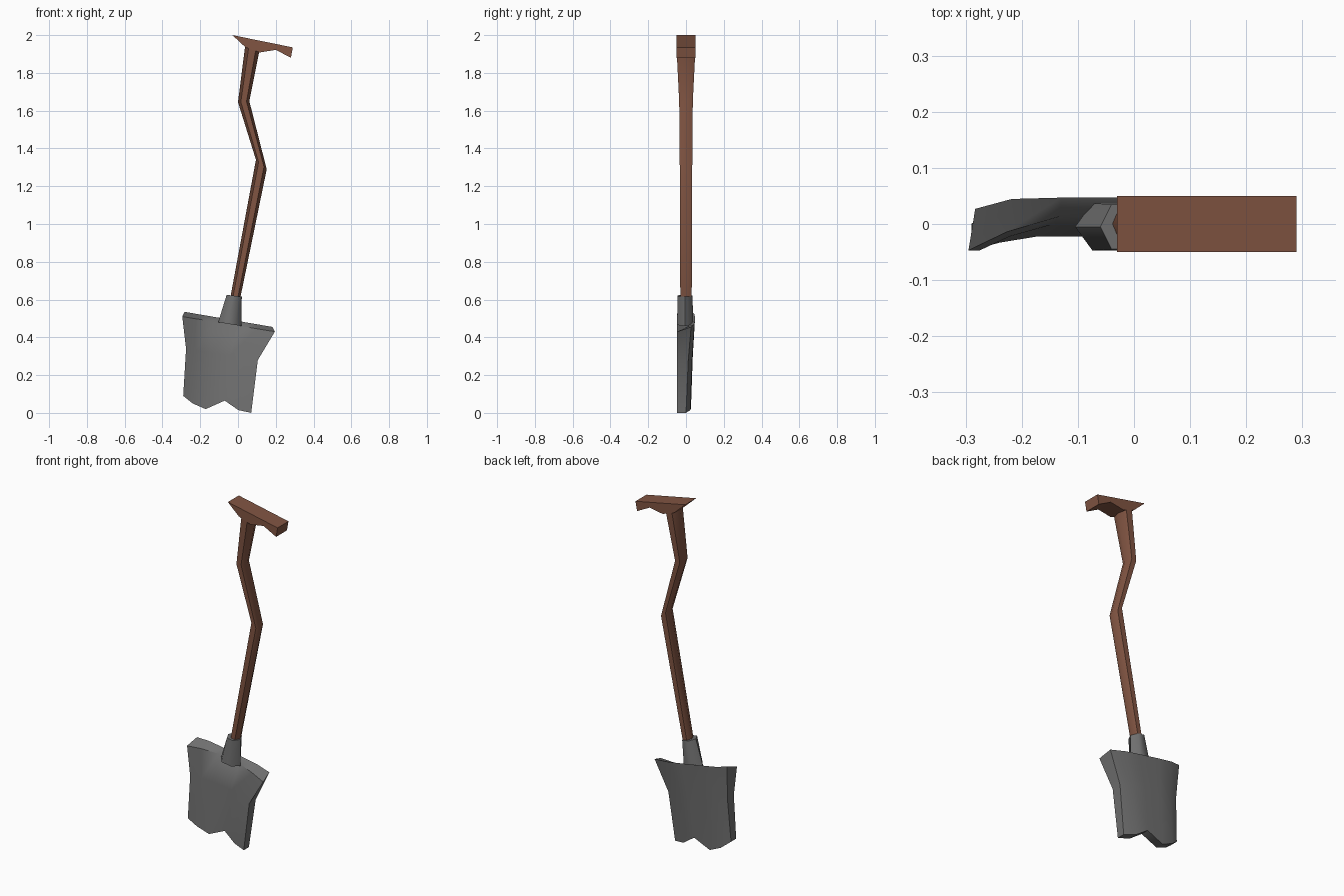
import bpy
import bmesh
import math

cube = bpy.data.objects.get("Cube")
if cube:
    bpy.data.objects.remove(cube, do_unlink=True)


def material(name, colour):
    mat = bpy.data.materials.new(name)
    mat.use_nodes = True
    mat.diffuse_color = (*colour, 1)
    bsdf = next(n for n in mat.node_tree.nodes if n.type == "BSDF_PRINCIPLED")
    bsdf.inputs["Base Color"].default_value = (*colour, 1)
    bsdf.inputs["Roughness"].default_value = 0.8
    return mat


wood = material("brown wood", (0.22, 0.09, 0.055))
metal = material("grey metal", (0.16, 0.16, 0.16))


def finish(bm, name, mat, angle):
    bmesh.ops.recalc_face_normals(bm, faces=bm.faces)
    mesh = bpy.data.meshes.new(name)
    bm.to_mesh(mesh)
    bm.free()
    mesh.materials.append(mat)
    obj = bpy.data.objects.new(name, mesh)
    bpy.context.collection.objects.link(obj)
    bpy.ops.object.select_all(action="DESELECT")
    obj.select_set(True)
    bpy.context.view_layer.objects.active = obj
    bpy.ops.object.shade_smooth_by_angle(angle=math.radians(angle))
    return obj


def loft(name, rings, mat, sides=6, y=0.0):
    """Tube through slanted rings: left x, left z, right x, right z, half depth."""
    bm = bmesh.new()
    loops = []
    for xl, zl, xr, zr, depth in rings:
        loop = []
        for i in range(sides):
            a = math.tau * i / sides
            t = (1 + math.cos(a)) / 2
            side = max(-1, min(1, math.sin(a) / math.sin(math.pi / 3)))
            loop.append(bm.verts.new((xl + (xr - xl) * t, y + depth * side,
                                      zl + (zr - zl) * t)))
        loops.append(loop)
    for low, high in zip(loops, loops[1:]):
        for i in range(sides):
            j = (i + 1) % sides
            bm.faces.new((low[i], low[j], high[j], high[i]))
    bm.faces.new(loops[0])
    bm.faces.new(loops[-1])
    return finish(bm, name, mat, 61)


# Crooked wooden shaft
loft("shaft", [
    (-0.05, 0.56, 0.0, 0.55, 0.03),
    (0.095, 1.34, 0.152, 1.29, 0.033),
    (0.0, 1.645, 0.06, 1.65, 0.036),
    (0.038, 1.945, 0.115, 1.925, 0.05),
], wood)

# Metal socket
loft("socket", [
    (-0.105, 0.48, 0.018, 0.46, 0.042),
    (-0.06, 0.625, 0.02, 0.615, 0.04),
], metal, y=-0.005)

# Drooping grip, a side profile given depth
profile = [(-0.03, 2.0), (0.29, 1.935), (0.28, 1.88), (0.2, 1.922),
           (0.115, 1.908), (0.04, 1.935)]
bm = bmesh.new()
face = bm.faces.new([bm.verts.new((x, -0.05, z)) for x, z in profile])
ext = bmesh.ops.extrude_face_region(bm, geom=[face])
for v in ext["geom"]:
    if isinstance(v, bmesh.types.BMVert):
        v.co.y = 0.05
finish(bm, "grip", wood, 40)

# Dished blade: front and back grids joined around the rim
columns = [0, 0.14, 0.33, 0.61, 0.81, 1]
dish = [0, 0.55, 1, 1, 0.55, 0]
bottom = [0.09, 0.05, 0.02, 0.065, 0.015, 0.0]
# left x, left z, right x, right z, dish depth, back edge y, back middle y
rows = [
    (-0.29, 0.09, 0.07, 0.0, 0.025, 0.0, 0.026),
    (-0.275, 0.34, 0.105, 0.28, 0.045, 0.012, 0.036),
    (-0.295, 0.51, 0.195, 0.43, 0.06, 0.027, 0.047),
]
bm = bmesh.new()
front, back = [], []
for r, (xl, zl, xr, zr, depth, edge, middle) in enumerate(rows):
    top = r == len(rows) - 1
    front_row, back_row = [], []
    for t, d, low in zip(columns, dish, bottom):
        x = xl + (xr - xl) * t
        z = low if r == 0 else zl + (zr - zl) * t
        front_row.append(bm.verts.new((x, -0.047 + depth * d, z)))
        bulge = min(1, d * 1.6)
        back_z = z + 0.025 if top else z
        back_x = x + 0.012 * (1 - 2 * t) if top else x
        back_row.append(bm.verts.new((back_x, edge + (middle - edge) * bulge, back_z)))
    front.append(front_row)
    back.append(back_row)
last = len(columns) - 1
for grid in (front, back):
    for a, b in zip(grid, grid[1:]):
        for i in range(last):
            bm.faces.new((a[i], a[i + 1], b[i + 1], b[i]))
for r in (0, -1):
    for i in range(last):
        bm.faces.new((front[r][i], front[r][i + 1], back[r][i + 1], back[r][i]))
for c in (0, last):
    for r in range(len(rows) - 1):
        bm.faces.new((front[r][c], front[r + 1][c], back[r + 1][c], back[r][c]))
finish(bm, "blade", metal, 50)
